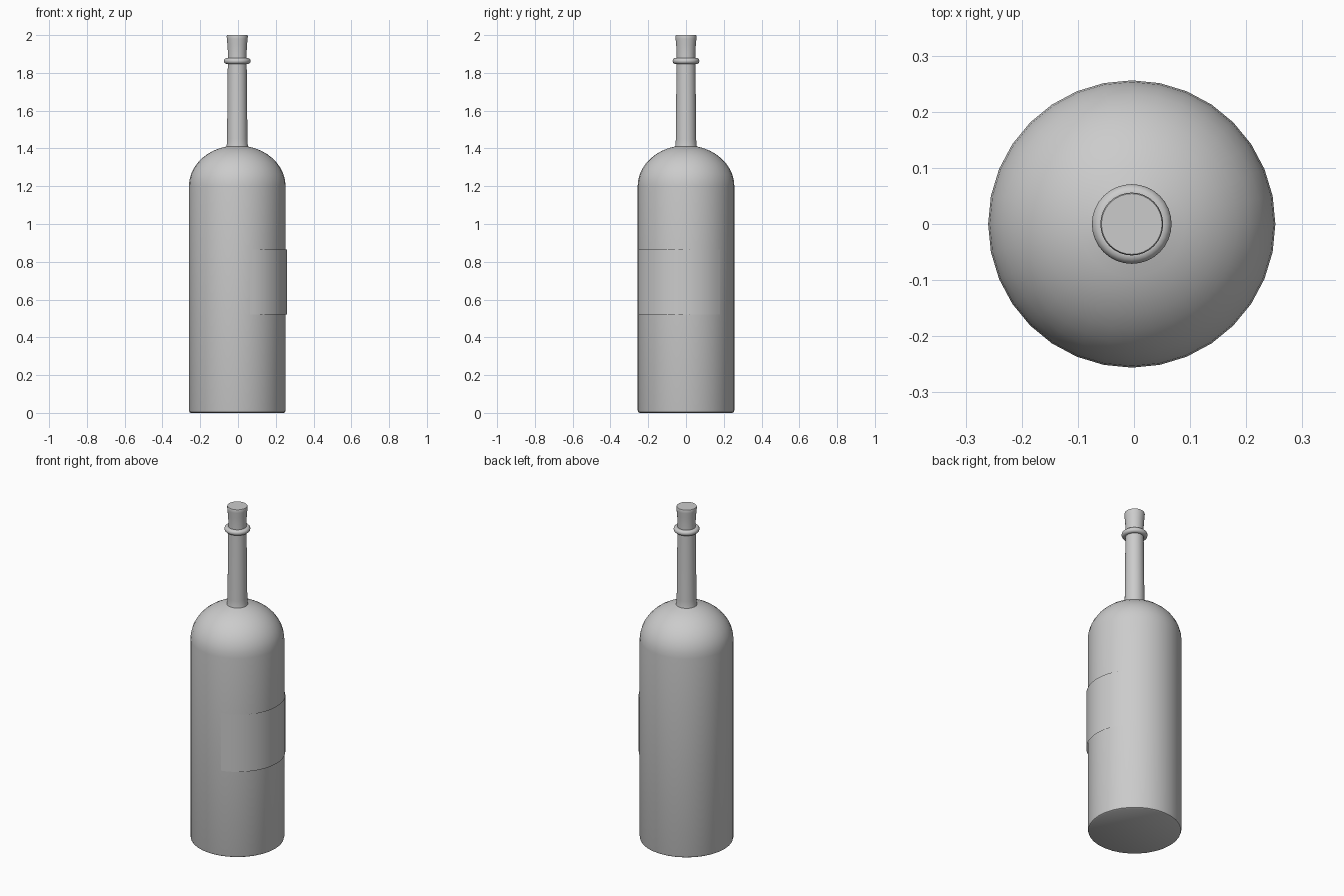
import bpy, bmesh, math

if "Cube" in bpy.data.objects:
    bpy.data.objects.remove(bpy.data.objects["Cube"])

CX = -0.004   # bottle axis
SIDES = 32

gray = bpy.data.materials.new("plain gray")
gray.diffuse_color = (0.6, 0.6, 0.6, 1)
gray.use_nodes = True
gray.node_tree.nodes["Principled BSDF"].inputs["Base Color"].default_value = gray.diffuse_color


def finish(name, bm, angle=40):
    bmesh.ops.recalc_face_normals(bm, faces=bm.faces)
    mesh = bpy.data.meshes.new(name)
    bm.to_mesh(mesh)
    bm.free()
    mesh.materials.append(gray)
    obj = bpy.data.objects.new(name, mesh)
    bpy.context.collection.objects.link(obj)
    bpy.ops.object.select_all(action='DESELECT')
    obj.select_set(True)
    bpy.context.view_layer.objects.active = obj
    bpy.ops.object.shade_smooth_by_angle(angle=math.radians(angle))
    return obj


def lathe(name, profile, closed=False):
    """Revolve (radius, z) points; open profiles get flat end caps."""
    bm = bmesh.new()
    rings = []
    for r, z in profile:
        rings.append([bm.verts.new((CX + r * math.cos(2 * math.pi * i / SIDES),
                                    r * math.sin(2 * math.pi * i / SIDES), z))
                      for i in range(SIDES)])
    pairs = list(zip(rings, rings[1:]))
    if closed:
        pairs.append((rings[-1], rings[0]))
    for a, b in pairs:
        for i in range(SIDES):
            j = (i + 1) % SIDES
            bm.faces.new((a[i], a[j], b[j], b[i]))
    if not closed:
        bm.faces.new(rings[0])
        bm.faces.new(rings[-1])
    return finish(name, bm)


# Body with rounded foot, domed shoulder and slim neck
dome = []
for k in range(1, 10):
    t = math.radians(77 * k / 9)
    dome.append((0.256 * math.cos(t), 1.2 + 0.216 * math.sin(t)))
lathe("bottle_body",
      [(0.246, 0.0), (0.253, 0.004), (0.256, 0.014), (0.256, 1.2)] + dome +
      [(0.055, 1.425), (0.054, 1.45), (0.050, 1.85), (0.049, 1.90),
       (0.052, 1.95), (0.055, 1.98), (0.056, 1.994), (0.054, 2.0)])

# Rounded collar below the mouth
lathe("neck_ring",
      [(0.055 + 0.016 * math.cos(2 * math.pi * k / 12),
        1.863 + 0.016 * math.sin(2 * math.pi * k / 12)) for k in range(12)],
      closed=True)

# Thin curved label wrapped on the right side
bm = bmesh.new()
columns = []
for k in range(25):
    a = math.radians(-76 + 121 * k / 24)
    x, y = CX + 0.005 + 0.258 * math.cos(a), -0.002 + 0.258 * math.sin(a)
    columns.append([bm.verts.new((x, y, z)) for z in (0.52, 0.865)])
for a, b in zip(columns, columns[1:]):
    bm.faces.new((a[0], b[0], b[1], a[1]))
finish("label", bm)
